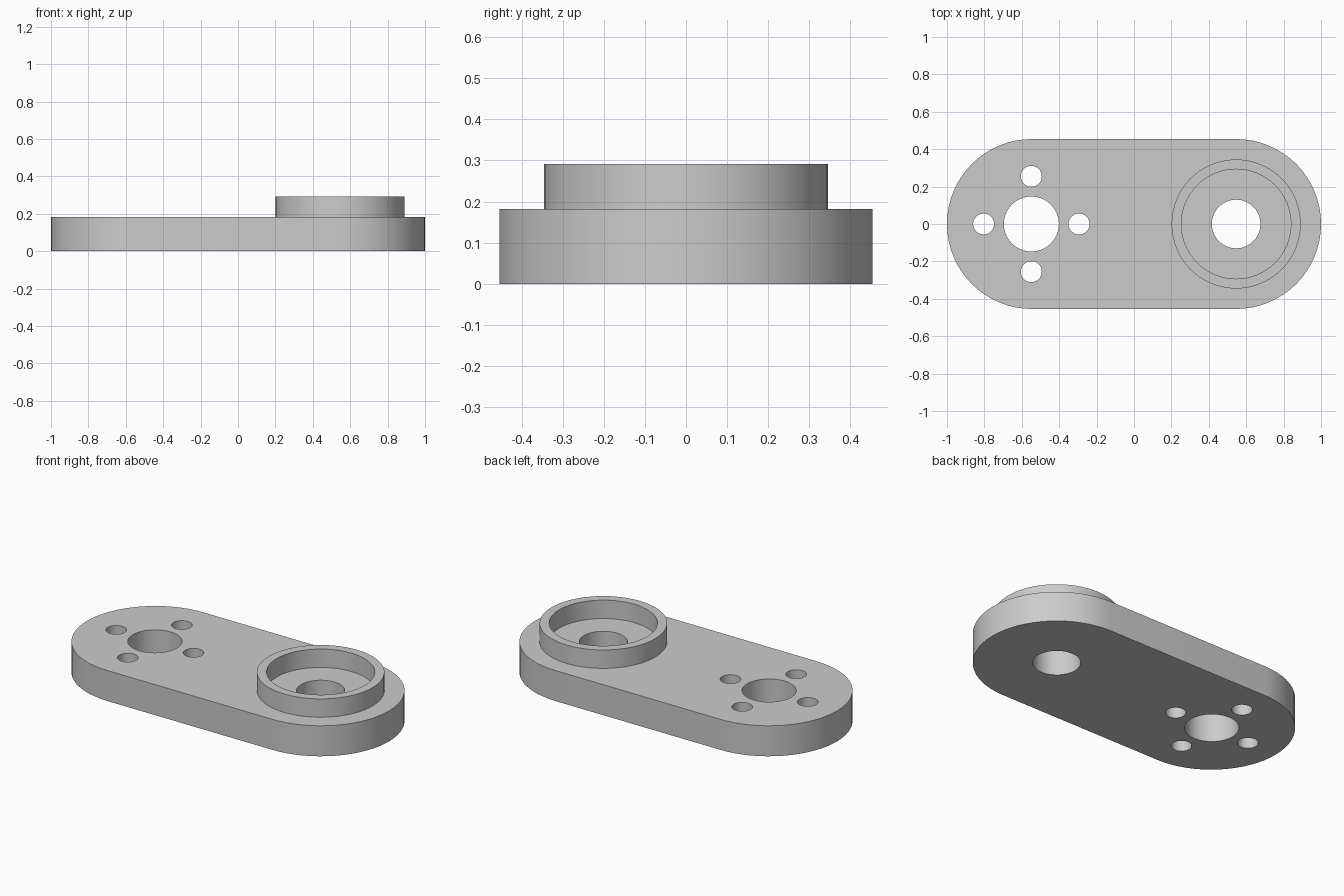
import bpy, bmesh
from math import pi, sin, cos

cube = bpy.data.objects.get("Cube")
if cube:
    bpy.data.objects.remove(cube, do_unlink=True)

END_X = 0.546        # centres of the two rounded ends
PLATE_R = 0.454
PLATE_TOP = 0.182
RING_TOP = 0.292

grey = bpy.data.materials.new("machined grey")
grey.use_nodes = True
colour = (0.6, 0.6, 0.6, 1)
grey.diffuse_color = colour
grey.node_tree.nodes["Principled BSDF"].inputs["Base Color"].default_value = colour


def arc(cx, cy, r, start=0, sweep=2 * pi, n=64, closed=True):
    """Points along a circle, or along an arc including both its ends."""
    steps = n if closed else n - 1
    return [(cx + r * cos(start + sweep * i / steps),
             cy + r * sin(start + sweep * i / steps)) for i in range(n)]


def extruded_profile(name, loops, bottom, top):
    """Solid from an outer outline and hole outlines, with clean walls."""
    bm = bmesh.new()
    edges = []
    for loop in loops:
        verts = [bm.verts.new((x, y, bottom)) for x, y in loop]
        edges += [bm.edges.new((a, b)) for a, b in zip(verts, verts[1:] + verts[:1])]
    bmesh.ops.triangle_fill(bm, use_beauty=True, use_dissolve=False, edges=edges)
    cap = bmesh.ops.extrude_face_region(bm, geom=bm.faces[:], use_keep_orig=True)
    moved = [v for v in cap["geom"] if isinstance(v, bmesh.types.BMVert)]
    bmesh.ops.translate(bm, verts=moved, vec=(0, 0, top - bottom))
    bmesh.ops.recalc_face_normals(bm, faces=bm.faces[:])
    mesh = bpy.data.meshes.new(name)
    bm.to_mesh(mesh)
    bm.free()
    mesh.materials.append(grey)
    obj = bpy.data.objects.new(name, mesh)
    bpy.context.collection.objects.link(obj)
    bpy.ops.object.select_all(action="DESELECT")
    obj.select_set(True)
    bpy.context.view_layer.objects.active = obj
    bpy.ops.object.shade_smooth_by_angle(angle=pi / 6)
    return obj


# Plate: rounded outline, shaft hole, bearing hole and four bolt holes
outline = (arc(END_X, 0, PLATE_R, -pi / 2, pi, 33, False)
           + arc(-END_X, 0, PLATE_R, pi / 2, pi, 33, False))
holes = [arc(-END_X - 0.003, 0, 0.147), arc(END_X, 0, 0.13)]
for k in range(4):
    a = k * pi / 2
    holes.append(arc(-END_X - 0.003 + 0.255 * cos(a), 0.255 * sin(a), 0.056, n=32))
extruded_profile("arm_plate", [outline] + holes, 0, PLATE_TOP)

# Raised bearing ring, sunk slightly into the plate
extruded_profile("bearing_ring", [arc(END_X, 0, 0.345), arc(END_X, 0, 0.293)],
                 PLATE_TOP - 0.01, RING_TOP)
